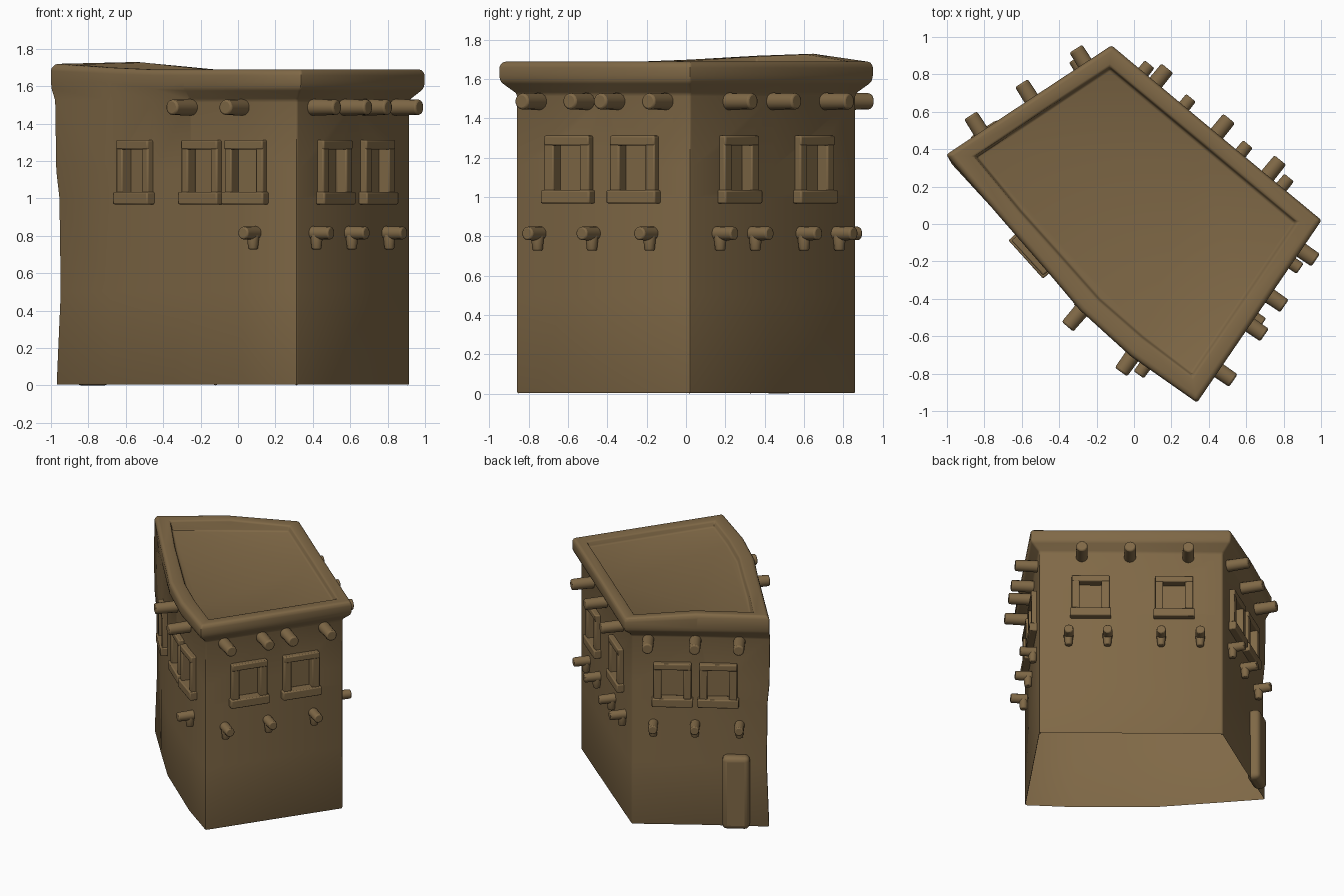
import bpy, bmesh
from math import radians
from mathutils import Vector, Matrix

cube = bpy.data.objects.get("Cube")
if cube:
    bpy.data.objects.remove(cube, do_unlink=True)

clay = bpy.data.materials.new("brown clay")
clay.use_nodes = True
colour = (0.215, 0.14, 0.062, 1)
clay.diffuse_color = colour
clay.node_tree.nodes["Principled BSDF"].inputs["Base Color"].default_value = colour


def make(name, bm, bevel=0.0, segments=2):
    bmesh.ops.recalc_face_normals(bm, faces=bm.faces)
    mesh = bpy.data.meshes.new(name)
    bm.to_mesh(mesh)
    bm.free()
    mesh.materials.append(clay)
    ob = bpy.data.objects.new(name, mesh)
    bpy.context.collection.objects.link(ob)
    if bevel:
        mod = ob.modifiers.new("soft edges", "BEVEL")
        mod.width, mod.segments = bevel, segments
        mod.limit_method, mod.angle_limit = "ANGLE", radians(30)
    return ob


def smooth(ob):
    bpy.ops.object.select_all(action="DESELECT")
    ob.select_set(True)
    bpy.context.view_layer.objects.active = ob
    bpy.ops.object.shade_smooth_by_angle(angle=radians(40))


# Plan outlines, from the back corner clockwise; the last long wall bows out
wall = [(-.12, .865), (.4, .443), (.92, .02), (.617, -.422), (.315, -.865), (.02, -.655),
        (-.25, -.425), (-.45, -.255), (-.68, 0), (-.965, .33), (-.54, .595)]
eave = [(-.12, .955), (.438, .488), (1.003, .02), (.672, -.465), (.337, -.955), (-.02, -.705),
        (-.29, -.46), (-.45, -.27), (-.685, 0), (-1.005, .37), (-.56, .665)]
inner = [(-.13, .83), (.365, .42), (.86, .01), (.585, -.395), (.31, -.8), (.05, -.6),
         (-.18, -.4), (-.42, -.13), (-.6, .07), (-.84, .36), (-.485, .595)]
lift = [0, 0, 0, 0, 0, 0, 0, 0, .01, .03, .04]
WEST = 9  # index of the uneven left corner


def ring(plan, z, west=0.0, raised=0.0):
    pts = [Vector((x, y, z + raised * l)) for (x, y), l in zip(plan, lift)]
    pts[WEST].x += west
    return pts


def mix(a, b, t):
    return [(p[0] + (q[0] - p[0]) * t, p[1] + (q[1] - p[1]) * t) for p, q in zip(a, b)]


# Tower body: walls, flared cornice, parapet and sunken roof
rings = [ring(wall, 0, -.01), ring(wall, .5, .012), ring(wall, 1.0, .005), ring(wall, 1.15, -.012),
         ring(wall, 1.525, -.018), ring(mix(wall, eave, .93), 1.585), ring(eave, 1.62),
         ring(eave, 1.67, 0, .8), ring(mix(eave, inner, .15), 1.69, 0, 1),
         ring(mix(eave, inner, .9), 1.685, 0, 1), ring(inner, 1.64)]
bm = bmesh.new()
loops = [[bm.verts.new(p) for p in r] for r in rings]
n = len(wall)
for lo, hi in zip(loops, loops[1:]):
    for i in range(n):
        j = (i + 1) % n
        bm.faces.new((lo[i], lo[j], hi[j], hi[i]))
bm.faces.new(loops[0])
bm.faces.new(loops[-1])
body = make("tower_body", bm, .014)


def frame_at(point, tangent):
    """Local frame on a wall: x along it, y outward, z up."""
    t = Vector((tangent[0], tangent[1], 0)).normalized()
    out = t.cross(Vector((0, 0, 1)))
    if out.dot(Vector((point[0], point[1], 0))) < 0:
        out, t = -out, -t
    m = Matrix((t, out, Vector((0, 0, 1)))).transposed().to_4x4()
    m.translation = (point[0], point[1], 0)
    return m


def on_flat(a, b, dist):
    p, q = Vector(wall[a]), Vector(wall[b])
    d = (q - p).normalized()
    return frame_at(p + d * dist, d)


def on_bowed(x):
    for i in range(4, WEST):
        p, q = Vector(wall[i]), Vector(wall[i + 1])
        if q.x <= x <= p.x:
            return frame_at(p.lerp(q, (p.x - x) / (p.x - q.x)), q - p)


def box(bm, m, x, y, z):
    """Box from ranges in a wall frame."""
    size = [r[1] - r[0] for r in (x, y, z)]
    mid = Vector([(r[0] + r[1]) / 2 for r in (x, y, z)])
    bmesh.ops.create_cube(bm, size=1, matrix=m @ Matrix.Translation(mid) @ Matrix.Diagonal((*size, 1)))


def rod(bm, m, z, radius, start, end, tip=.92):
    pose = m @ Matrix.Translation((0, (start + end) / 2, z)) @ Matrix.Rotation(radians(-90), 4, "X")
    bmesh.ops.create_cone(bm, cap_ends=True, segments=14, radius1=radius, radius2=radius * tip,
                          depth=end - start, matrix=pose)


cutters = bmesh.new()


def window(name, m, half=.138):
    bm = bmesh.new()
    for s in (-1, 1):
        box(bm, m, sorted((s * .08, s * half)), (-.03, .037), (1.0, 1.29))
    box(bm, m, (-half, half), (-.03, .04), (1.262, 1.312))
    box(bm, m, (-half - .012, half + .012), (-.03, .052), (.968, 1.035))
    smooth(make(name, bm, .008))
    box(cutters, m, (-.081, .081), (-.03, .1), (1.03, 1.265))


def beam(name, m):
    bm = bmesh.new()
    rod(bm, m, 1.487, .045, -.06, .163)
    smooth(make(name, bm, .01))


def spout(name, m):
    bm = bmesh.new()
    rod(bm, m, .815, .037, -.05, .12)
    # Bracket tapering down below the spout
    pose = m @ Matrix.Translation((0, .025, .77))
    bmesh.ops.create_cone(bm, cap_ends=True, segments=10, radius1=.027, radius2=.036, depth=.085, matrix=pose)
    smooth(make(name, bm, .008))


# Fittings per wall, by distance along it: windows, beams, spouts
flat_walls = {
    "back_right": (0, 2, (.355, .965), (.252, .678, 1.03), (.165, .45, .842, 1.126)),
    "front_right": (4, 2, (.335, .74), (.145, .44, .628, .925), (.15, .485, .84)),
    "back_left": (0, WEST, (.3, .635), (.123, .467, .789), (.16, .465, .79)),
}
for side, (a, b, *groups) in flat_walls.items():
    for kind, builder, spots in zip(("window", "beam", "spout"), (window, beam, spout), groups):
        for k, d in enumerate(spots, 1):
            builder(f"{side}_{kind}_{k}", on_flat(a, b, d))
for k, x in enumerate((-.54, -.185, .05), 1):
    window(f"front_left_window_{k}", on_bowed(x), .126)
for k, x in enumerate((-.25, .025), 1):
    beam(f"front_left_beam_{k}", on_bowed(x))
spout("front_left_spout", on_bowed(.095))

# Door panel at the foot of the back left wall
bm = bmesh.new()
box(bm, on_flat(0, WEST, .765), (-.1, .1), (-.03, .068), (0, .58))
smooth(make("door_panel", bm, .035, 3))

# Cut the window recesses into the walls
cutter = make("window_cutters", cutters)
cutter.hide_render = True
cut = body.modifiers.new("window recesses", "BOOLEAN")
cut.object, cut.operation, cut.solver = cutter, "DIFFERENCE", "EXACT"
graph = bpy.context.evaluated_depsgraph_get()
shell = bpy.data.meshes.new_from_object(body.evaluated_get(graph))
body.modifiers.clear()
body.data = shell
bpy.data.objects.remove(cutter, do_unlink=True)

# Leave the hollow tower open underneath
bm = bmesh.new()
bm.from_mesh(shell)
floor = [f for f in bm.faces if f.normal.z < -.9 and f.calc_center_median().z < .02]
bmesh.ops.delete(bm, geom=floor, context="FACES")
bm.to_mesh(shell)
bm.free()
smooth(body)
